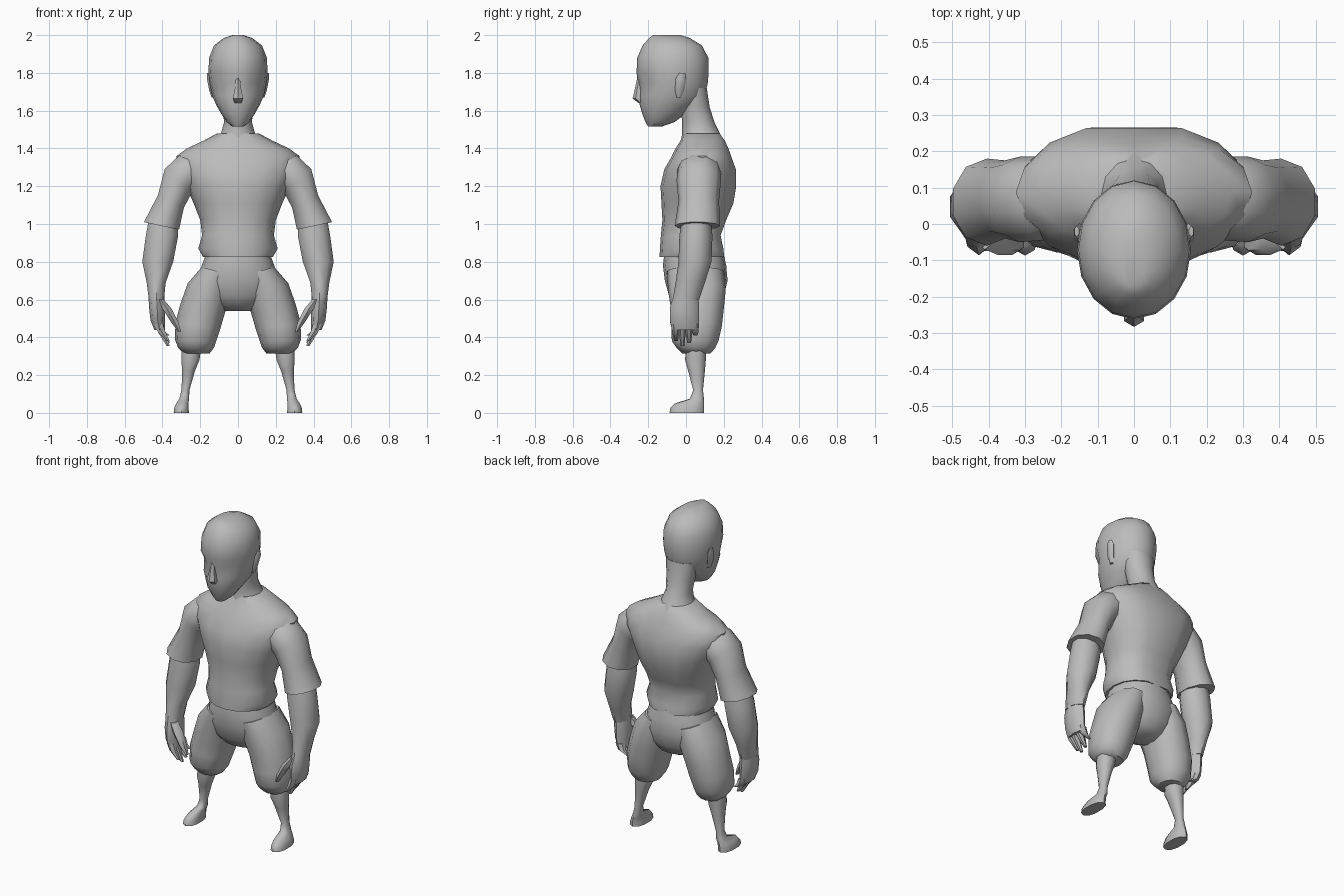
import bpy, bmesh, math

clay = bpy.data.materials.new("plain grey")
clay.diffuse_color = (0.5, 0.5, 0.5, 1)


def loft(name, rings, n=12, power=2.0, mirror=False, back_dent=0.0, tweak=None):
    """Skin rings of (x, z, half width, front y, back y, tilt in degrees)."""
    bm = bmesh.new()
    loops = []
    for ring in rings:
        x, z, rx, yf, yb = ring[:5]
        t = math.radians(ring[5]) if len(ring) > 5 else 0
        cy, ry = (yf + yb) / 2, (yb - yf) / 2
        loop = []
        for i in range(n):
            a = 2 * math.pi * i / n - math.pi / 2
            c, s = math.cos(a), math.sin(a)
            u = rx * math.copysign(abs(c) ** (2 / power), c)
            v = ry * math.copysign(abs(s) ** (2 / power), s)
            if i == n // 2:
                v -= back_dent
            loop.append(bm.verts.new((x + u * math.cos(t), cy + v, z + u * math.sin(t))))
        loops.append(loop)
    for a, b in zip(loops, loops[1:]):
        for i in range(n):
            j = (i + 1) % n
            bm.faces.new((a[i], a[j], b[j], b[i]))
    bm.faces.new(loops[0])
    bm.faces.new(loops[-1])
    if tweak:
        tweak(loops)
    bmesh.ops.recalc_face_normals(bm, faces=bm.faces)
    mesh = bpy.data.meshes.new(name)
    bm.to_mesh(mesh)
    bm.free()
    mesh.materials.append(clay)
    obj = bpy.data.objects.new(name, mesh)
    bpy.context.collection.objects.link(obj)
    bpy.ops.object.select_all(action='DESELECT')
    obj.select_set(True)
    bpy.context.view_layer.objects.active = obj
    bpy.ops.object.shade_smooth_by_angle(angle=math.radians(50))
    if mirror:
        obj.modifiers.new("mirror", 'MIRROR').use_bisect_axis[0] = False
    return obj


# Head, with shallow eye sockets and a mouth crease
def face(loops):
    for i in (2, 14):
        loops[5][i].co.y += 0.022
    for i in (1, 15):
        loops[5][i].co.y += 0.012
    for i in (15, 0, 1):
        loops[2][i].co.y += 0.008


loft("head", [
    (0, 1.515, .03, -.20, -.13), (0, 1.54, .06, -.215, -.06),
    (0, 1.585, .09, -.24, 0), (0, 1.63, .115, -.245, .06),
    (0, 1.68, .137, -.248, .10), (0, 1.745, .15, -.253, .115),
    (0, 1.80, .157, -.262, .12), (0, 1.88, .153, -.258, .118),
    (0, 1.945, .127, -.23, .085), (0, 1.985, .075, -.195, .02),
    (0, 2.0, .03, -.175, -.03)], n=16, tweak=face)

loft("nose", [
    (0, 1.64, .02, -.25, -.22), (0, 1.665, .031, -.283, -.22),
    (0, 1.72, .019, -.27, -.22), (0, 1.775, .012, -.258, -.22)], n=6)

loft("ear", [
    (.13, 1.67, .012, -.05, -.025), (.14, 1.71, .015, -.06, -.01),
    (.15, 1.77, .017, -.055, .002), (.158, 1.80, .007, -.035, -.005)], n=6, mirror=True)

loft("neck", [
    (0, 1.42, .13, -.03, .21), (0, 1.48, .09, -.02, .18),
    (0, 1.54, .073, -.02, .15), (0, 1.62, .085, -.03, .125),
    (0, 1.72, .10, -.04, .11)], n=12)

# Shirt body, widening from hem to the sloping shoulders
loft("shirt_body", [
    (0, .825, .185, -.14, .215), (0, .87, .21, -.138, .21),
    (0, .94, .19, -.133, .195), (0, 1.02, .20, -.125, .225),
    (0, 1.11, .235, -.13, .265), (0, 1.20, .275, -.135, .28),
    (0, 1.29, .32, -.115, .278), (0, 1.36, .325, -.075, .25),
    (0, 1.40, .27, -.055, .235), (0, 1.44, .185, -.03, .215),
    (0, 1.48, .11, -.015, .185)], n=16, power=2.15, back_dent=.014)

loft("sleeve", [
    (.20, 1.31, .08, -.02, .17, 60), (.25, 1.29, .10, -.045, .185, 50),
    (.315, 1.23, .10, -.05, .185, 40), (.355, 1.12, .08, -.04, .175, 25),
    (.405, .99, .10, -.06, .18, 12)], n=10, mirror=True)

# Arm and hand
loft("forearm", [
    (.395, 1.03, .08, -.02, .13), (.402, .94, .09, -.035, .14),
    (.425, .80, .086, -.04, .135), (.433, .69, .053, -.055, .10),
    (.432, .60, .042, -.07, .07)], n=10, mirror=True)

loft("palm", [
    (.432, .62, .042, -.065, .065), (.428, .56, .043, -.085, .07),
    (.425, .49, .038, -.085, .07), (.415, .44, .028, -.075, .065)], n=8, mirror=True)

for label, y, tip in (("index", -.055, .38), ("middle", -.02, .355),
                      ("ring", .015, .37), ("little", .048, .41)):
    loft(label + "_finger", [
        (.42, .47, .026, y - .02, y + .02), (.405, .43, .023, y - .019, y + .019),
        (.37, tip, .01, y - .008, y + .012)], n=6, mirror=True)

loft("thumb", [
    (.41, .60, .02, -.07, -.01), (.375, .55, .028, -.085, -.02),
    (.335, .48, .022, -.085, -.035), (.31, .43, .009, -.07, -.045)], n=6, mirror=True)

# Baggy trousers
loft("trouser_hips", [
    (0, .84, .17, -.115, .20), (0, .78, .192, -.122, .213),
    (0, .70, .215, -.112, .22), (0, .62, .19, -.09, .20),
    (0, .565, .12, -.05, .17), (0, .54, .08, 0, .12)], n=16, power=2.2)

loft("trouser_leg", [
    (.11, .75, .085, -.10, .20, 15), (.155, .65, .117, -.095, .21, 18),
    (.188, .55, .12, -.08, .20, 14), (.213, .46, .12, -.078, .19, 8),
    (.225, .38, .108, -.075, .172, 3), (.222, .345, .095, -.05, .155),
    (.22, .315, .07, -.02, .13)], n=12, power=2.2, mirror=True)

# Shin running into the foot
loft("lower_leg_and_foot", [
    (.245, .36, .055, 0, .11), (.252, .28, .05, -.005, .105),
    (.262, .22, .035, .012, .10), (.278, .12, .022, .038, .09),
    (.285, .075, .027, .02, .095), (.295, .05, .034, -.06, .096),
    (.30, .025, .04, -.083, .096), (.30, 0, .042, -.087, .095)],
    n=10, power=2.3, mirror=True)
